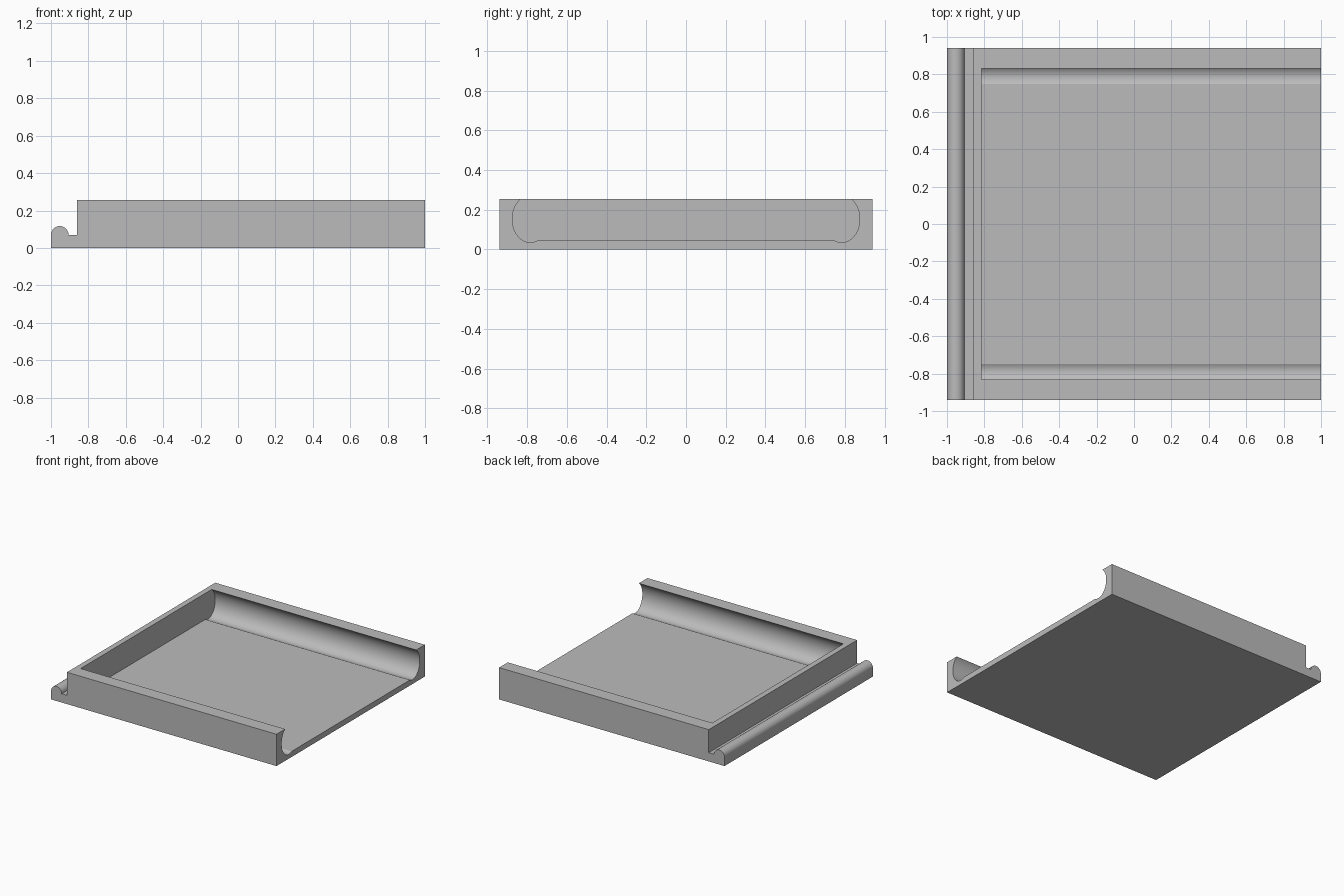
import bpy, math
from math import sin, cos, radians
from mathutils import Vector

cube = bpy.data.objects.get("Cube")
if cube:
    bpy.data.objects.remove(cube, do_unlink=True)

grey = bpy.data.materials.new("plain grey")
grey.use_nodes = True
colour = (0.5, 0.5, 0.5, 1)
grey.diffuse_color = colour
grey.node_tree.nodes["Principled BSDF"].inputs["Base Color"].default_value = colour

HALF_Y, HEIGHT = 0.94, 0.255
FLOOR = 0.045


def prism(name, start, sweep):
    """Close a planar profile and sweep it along a vector."""
    n = len(start)
    verts = [Vector(p) for p in start]
    verts += [v + Vector(sweep) for v in verts]
    faces = [tuple(range(n))[::-1], tuple(range(n, 2 * n))]
    faces += [(i, (i + 1) % n, (i + 1) % n + n, i + n) for i in range(n)]
    mesh = bpy.data.meshes.new(name)
    mesh.from_pydata(verts, [], faces)
    obj = bpy.data.objects.new(name, mesh)
    bpy.context.collection.objects.link(obj)
    mesh.materials.append(grey)
    bpy.ops.object.select_all(action='DESELECT')
    obj.select_set(True)
    bpy.context.view_layer.objects.active = obj
    bpy.ops.object.mode_set(mode='EDIT')
    bpy.ops.mesh.select_all(action='SELECT')
    bpy.ops.mesh.normals_make_consistent(inside=False)
    bpy.ops.object.mode_set(mode='OBJECT')
    return obj


# Tray body with the rounded lip along its left edge in profile
lip_x, lip_z, lip_r = -0.953, 0.07, 0.047
lip = [(lip_x - lip_r * cos(radians(a)), lip_z + lip_r * sin(radians(a)))
       for a in range(0, 181, 10)]
outline = [(1, 0), (-1, 0)] + lip + [(-0.86, lip_z), (-0.86, HEIGHT), (1, HEIGHT)]
tray = prism("tray", [(x, -HALF_Y, z) for x, z in outline], (0, 2 * HALF_Y, 0))

# Cavity profile: flat floor with an elliptical groove up each side wall
cy, cz, ry, rz = 0.785, 0.153, 0.09, 0.118
low = -180 + math.degrees(math.asin((cz - FLOOR) / rz))
high = math.degrees(math.asin((HEIGHT - cz) / rz))
steps = 28
side = []
for i in range(steps + 1):
    a = radians(low + (high - low) * i / steps)
    side.append((cy + ry * cos(a), cz + rz * sin(a)))
side.append((side[-1][0], HEIGHT + 0.1))
section = side + [(-y, z) for y, z in reversed(side)]
cutter = prism("cavity_cutter", [(-0.815, y, z) for y, z in section], (2, 0, 0))

# Hollow the tray, open at the +x end
cut = tray.modifiers.new("cavity", 'BOOLEAN')
cut.operation, cut.solver, cut.object = 'DIFFERENCE', 'EXACT', cutter
bpy.ops.object.select_all(action='DESELECT')
tray.select_set(True)
bpy.context.view_layer.objects.active = tray
bpy.ops.object.modifier_apply(modifier=cut.name)
bpy.data.objects.remove(cutter, do_unlink=True)
bpy.ops.object.shade_smooth_by_angle(angle=radians(20))
